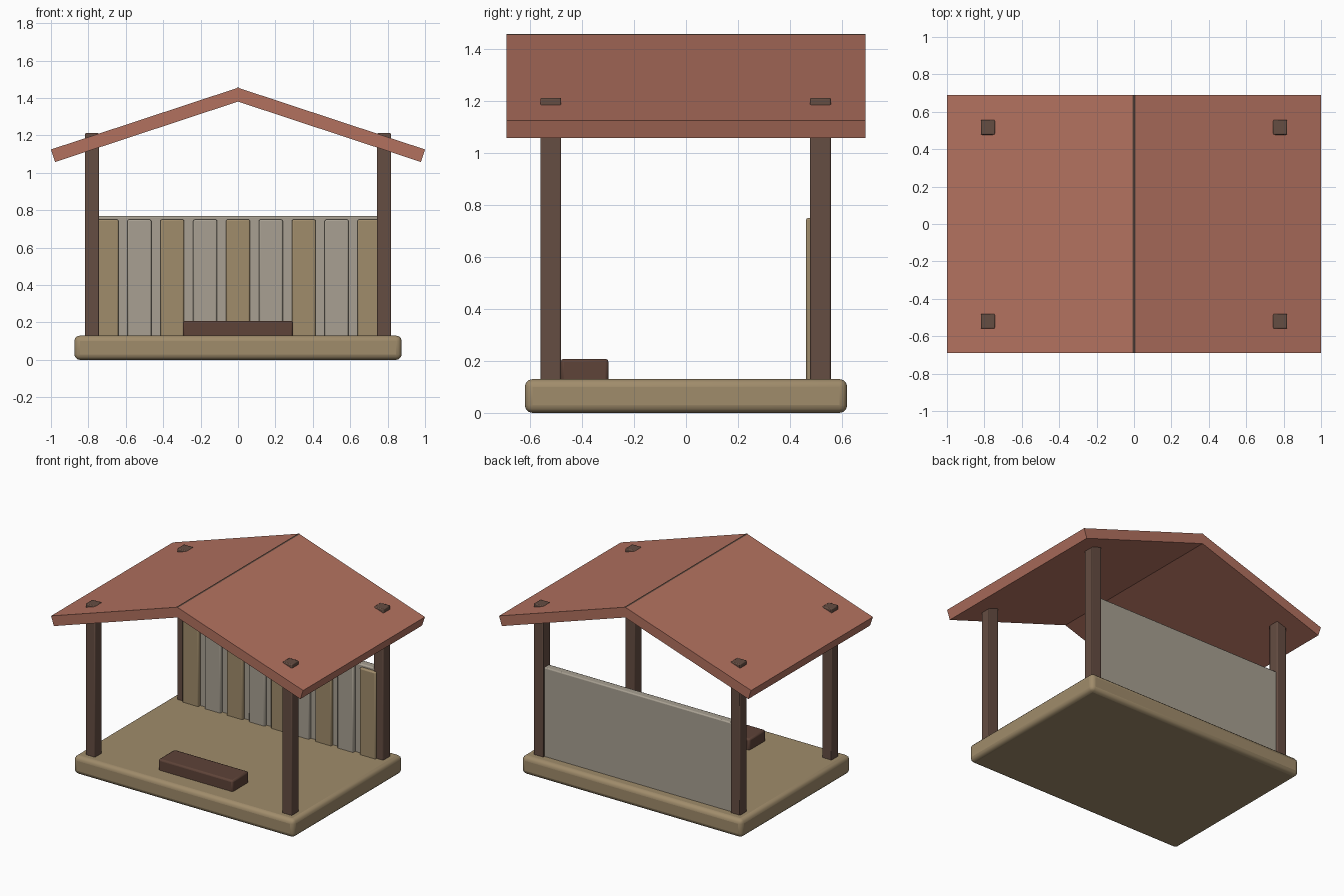
import bpy
import bmesh
from math import radians

old = bpy.data.objects.get("Cube")
if old:
    bpy.data.objects.remove(old, do_unlink=True)


def material(name, rgb):
    """Flat material from display colour values 0-255."""
    lin = [((c / 255 + 0.055) / 1.055) ** 2.4 for c in rgb] + [1.0]
    m = bpy.data.materials.new(name)
    m.use_nodes = True
    m.diffuse_color = lin
    m.node_tree.nodes["Principled BSDF"].inputs["Base Color"].default_value = lin
    return m


TAN = material("tan_wood", (160, 140, 107))
GREY = material("weathered_wood", (168, 160, 146))
POST = material("dark_wood", (101, 77, 66))
STEP = material("red_brown_wood", (94, 67, 56))
ROOF = material("terracotta", (178, 113, 95))


def finish(bm, name, mat, bevel=0.0, segments=2):
    bmesh.ops.recalc_face_normals(bm, faces=bm.faces)
    mesh = bpy.data.meshes.new(name)
    bm.to_mesh(mesh)
    bm.free()
    mesh.materials.append(mat)
    ob = bpy.data.objects.new(name, mesh)
    bpy.context.collection.objects.link(ob)
    if bevel:
        mod = ob.modifiers.new("Bevel", "BEVEL")
        mod.width = bevel
        mod.segments = segments
        bpy.ops.object.select_all(action="DESELECT")
        ob.select_set(True)
        bpy.context.view_layer.objects.active = ob
        bpy.ops.object.shade_smooth_by_angle(angle=radians(35))
    return ob


def box(name, mat, x, y, z, bevel=0.0, segments=2):
    """Box from (min, max) ranges on each axis."""
    bm = bmesh.new()
    bmesh.ops.create_cube(bm, size=1)
    for v in bm.verts:
        v.co = [r[0] if c < 0 else r[1] for c, r in zip(v.co, (x, y, z))]
    return finish(bm, name, mat, bevel, segments)


def extruded(name, mat, profile, depth):
    """Extrude an x-z profile along y, centred on y = 0."""
    bm = bmesh.new()
    face = bm.faces.new([bm.verts.new((x, -depth, z)) for x, z in profile])
    out = bmesh.ops.extrude_face_region(bm, geom=[face])["geom"]
    for v in out:
        if isinstance(v, bmesh.types.BMVert):
            v.co.y = depth
    return finish(bm, name, mat)


# Floor slab with rounded edges
box("floor_base", TAN, (-0.875, 0.875), (-0.62, 0.62), (0, 0.13), 0.03, 3)

# Four corner posts that poke through the roof
for side, x in (("left", 0.781), ("right", -0.781)):
    for end, y in (("front", -0.52), ("back", 0.517)):
        box(f"{end}_{side}_post", POST, (x - 0.038, x + 0.038),
            (y - 0.04, y + 0.04), (0.02, 1.212), 0.006)

# Back wall and its vertical slats
box("back_wall", GREY, (-0.77, 0.77), (0.485, 0.543), (0.11, 0.768), 0.008)
for i in range(9):
    x = (i - 4) * 0.1757
    box(f"wall_slat_{i + 1}", GREY if i % 2 else TAN, (x - 0.064, x + 0.064),
        (0.462, 0.5), (0.11, 0.75), 0.008)

# Low step on the floor
box("step", STEP, (-0.295, 0.295), (-0.482, -0.298), (0.11, 0.208), 0.012)

# Two sloping roof slabs and the thin seam along the ridge
for side, s in (("left", 1), ("right", -1)):
    extruded(f"{side}_roof_slab", ROOF,
             [(0, 1.455), (s, 1.125), (s * 0.978, 1.058), (0, 1.381)], 0.69)
extruded("ridge_seam", POST,
         [(-0.008, 1.4535), (0, 1.4565), (0.008, 1.4535), (0, 1.45)], 0.69)
